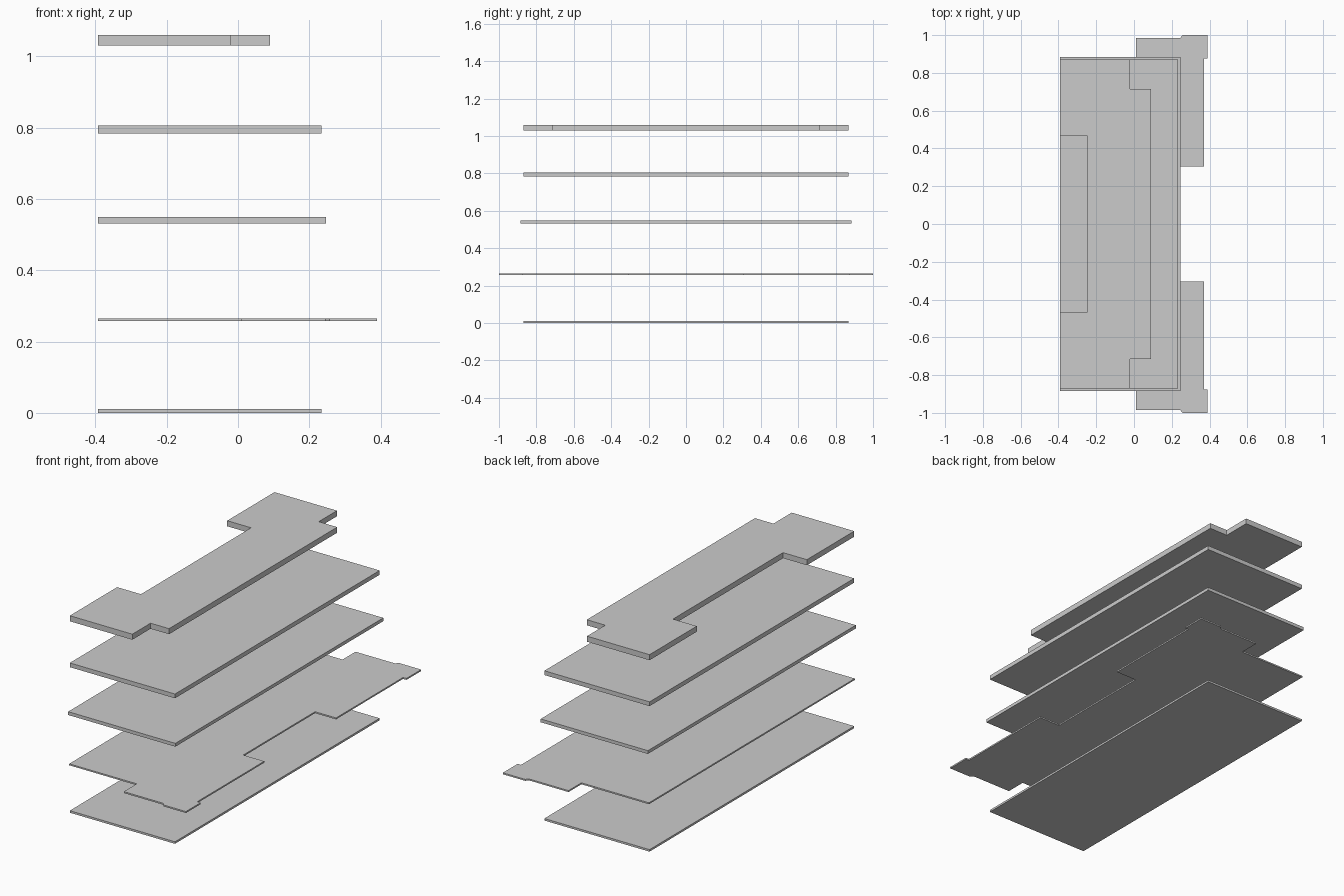
import bpy
import bmesh

if "Cube" in bpy.data.objects:
    bpy.data.objects.remove(bpy.data.objects["Cube"])


def plate(name, half_outline, z0, z1):
    """Extrude an outline given for y >= 0 and mirrored across y = 0."""
    outline = half_outline + [(x, -y) for x, y in reversed(half_outline)]
    bm = bmesh.new()
    face = bm.faces.new([bm.verts.new((x, y, z0)) for x, y in outline])
    result = bmesh.ops.extrude_face_region(bm, geom=[face])
    top = [v for v in result["geom"] if isinstance(v, bmesh.types.BMVert)]
    bmesh.ops.translate(bm, verts=top, vec=(0, 0, z1 - z0))
    bmesh.ops.recalc_face_normals(bm, faces=bm.faces)
    mesh = bpy.data.meshes.new(name)
    bm.to_mesh(mesh)
    bm.free()
    obj = bpy.data.objects.new(name, mesh)
    bpy.context.collection.objects.link(obj)
    return obj


LEFT = -0.392
panel = [(0.234, 0.87), (LEFT, 0.87)]

# Thin rectangular base sheet
plate("base_sheet", panel, 0.0, 0.011)

# Thin sheet with two stepped side tabs
plate("tabbed_sheet", [
    (0.245, 0.305), (0.37, 0.305), (0.37, 0.875), (0.39, 0.875),
    (0.39, 1.0), (0.257, 1.0), (0.245, 0.985), (0.01, 0.985),
    (0.01, 0.875), (LEFT, 0.875)], 0.257, 0.265)

# Slightly larger rectangular plate
plate("middle_plate", [(0.246, 0.884), (LEFT, 0.884)], 0.531, 0.549)

# Thick plate with its thin facing
plate("upper_plate", panel, 0.783, 0.801)
plate("upper_plate_facing", panel, 0.801, 0.806)

# Top plate with a long notch at the left and cut corners at the right
plate("notched_top_plate", [
    (0.09, 0.715), (-0.02, 0.715), (-0.02, 0.87), (LEFT, 0.87),
    (LEFT, 0.468), (-0.25, 0.468)], 1.03, 1.06)
